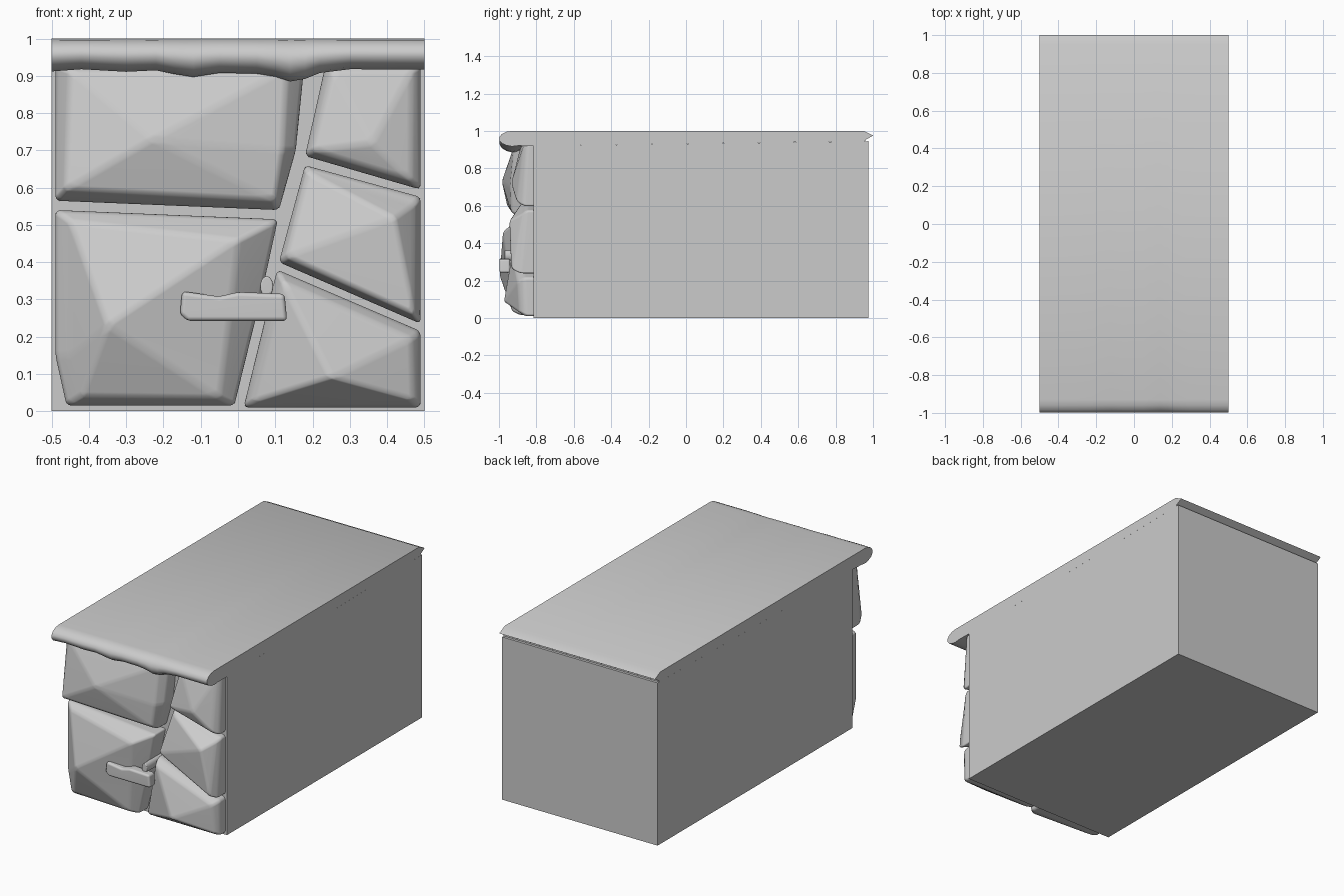
import bpy, bmesh, math

cube = bpy.data.objects.get("Cube")
if cube:
    bpy.data.objects.remove(cube, do_unlink=True)

# Single stone material
GREY = (0.6, 0.6, 0.6, 1)
mat = bpy.data.materials.new("stone_grey")
mat.use_nodes = True
mat.diffuse_color = GREY
mat.node_tree.nodes["Principled BSDF"].inputs["Base Color"].default_value = GREY

WALL, BACK, HALF = -0.815, 0.975, 0.5


def make(name, bm, bevel=0):
    """Turn a bmesh into an object, with optional rounded edges."""
    bmesh.ops.recalc_face_normals(bm, faces=bm.faces)
    mesh = bpy.data.meshes.new(name)
    bm.to_mesh(mesh)
    bm.free()
    mesh.materials.append(mat)
    ob = bpy.data.objects.new(name, mesh)
    bpy.context.collection.objects.link(ob)
    if bevel:
        for p in mesh.polygons:
            p.use_smooth = True
        mod = ob.modifiers.new("round", 'BEVEL')
        mod.width, mod.segments = bevel, 3
        mod.limit_method = 'ANGLE'
        mod.angle_limit = math.radians(4)
        wn = ob.modifiers.new("normals", 'WEIGHTED_NORMAL')
        wn.keep_sharp = True
    return ob


def loft(bm, rings):
    """Bridge closed rings of points and return their vertices."""
    rows = [[bm.verts.new(p) for p in ring] for ring in rings]
    n = len(rows[0])
    for a, b in zip(rows, rows[1:]):
        for i in range(n):
            j = (i + 1) % n
            bm.faces.new((a[i], a[j], b[j], b[i]))
    return rows


def stone(name, corners, peak):
    """Faceted stone: outline x, z and shoulder x, z, y per corner."""
    bm = bmesh.new()
    base = [(x, WALL + 0.01, z) for x, z, *_ in corners]
    side = [(x, WALL + 0.6 * (sy - WALL), z) for x, z, sx, sz, sy in corners]
    shoulder = [(sx, sy, sz) for x, z, sx, sz, sy in corners]
    rows = loft(bm, [base, side, shoulder])
    bm.faces.new(rows[0])
    top = bm.verts.new(peak)
    ring = rows[-1]
    for i, v in enumerate(ring):
        bm.faces.new((v, ring[(i + 1) % len(ring)], top))
    return make(name, bm, 0.013)


def prism(name, outline, y0, y1, bevel):
    bm = bmesh.new()
    rows = loft(bm, [[(x, y, z) for x, z in outline] for y in (y0, y1)])
    for r in rows:
        bm.faces.new(r)
    return make(name, bm, bevel)


# Main block, its top meeting the underside of the slab
bm = bmesh.new()
side = [(WALL, 0), (BACK, 0), (BACK, 0.945), (WALL, 0.92)]
for r in loft(bm, [[(x, y, z) for y, z in side] for x in (-HALF, HALF)]):
    bm.faces.new(r)
make("main_block", bm)

# Top slab with a rolled, dripping front edge and a thin back lip
profile = [(0.95, 1), (-0.93, 1), (-0.96, 0.995), (-0.985, 0.98), (-0.998, 0.96),
           (-0.998, 0.94), (-0.985, 0.92), (-0.96, 0.907), (-0.93, 0.9),
           (-0.9, 0.905), (WALL, 0.92), (0.96, 0.945), (0.96, 0.952), (1, 0.975)]
drips = [(-0.5, 0.912), (-0.42, 0.918), (-0.3, 0.911), (-0.22, 0.915),
         (-0.17, 0.905), (-0.12, 0.897), (-0.05, 0.908), (0.05, 0.906),
         (0.1, 0.898), (0.14, 0.885), (0.18, 0.892), (0.22, 0.908),
         (0.3, 0.918), (0.5, 0.917)]


def section(x, low):
    ring = []
    for y, z in profile:
        if y < WALL:
            z = 1 - (1 - z) * (1 - low) / 0.1
        ring.append((x, y, z))
    return ring


bm = bmesh.new()
rows = loft(bm, [section(x, low) for x, low in drips])
bm.faces.new(rows[0])
bm.faces.new(rows[-1])
slab = make("top_slab", bm)
bpy.ops.object.select_all(action='DESELECT')
slab.select_set(True)
bpy.context.view_layer.objects.active = slab
bpy.ops.object.shade_smooth_by_angle(angle=math.radians(40))

# Facing stones
stone("upper_left_stone", [
    (-0.49, 0.565, -0.465, 0.595, -0.955),
    (0.11, 0.54, 0.10, 0.565, -0.935),
    (0.155, 0.70, 0.12, 0.70, -0.94),
    (0.178, 0.93, 0.13, 0.92, -0.92),
    (-0.49, 0.93, -0.45, 0.915, -0.91)], (-0.23, -0.985, 0.73))
stone("lower_left_stone", [
    (-0.46, 0.015, -0.42, 0.04, -0.91),
    (-0.01, 0.015, -0.05, 0.035, -0.93),
    (0.06, 0.30, -0.02, 0.28, -0.955),
    (0.107, 0.515, 0.0, 0.46, -0.98),
    (-0.49, 0.54, -0.45, 0.51, -0.90),
    (-0.49, 0.15, -0.45, 0.15, -0.90)], (-0.35, -0.998, 0.23))
stone("upper_right_stone", [
    (0.18, 0.685, 0.20, 0.70, -0.915),
    (0.49, 0.595, 0.465, 0.62, -0.905),
    (0.49, 0.93, 0.465, 0.915, -0.87),
    (0.235, 0.93, 0.255, 0.915, -0.885)], (0.36, -0.935, 0.72))
stone("middle_right_stone", [
    (0.11, 0.40, 0.13, 0.415, -0.91),
    (0.49, 0.235, 0.472, 0.26, -0.935),
    (0.49, 0.575, 0.47, 0.555, -0.88),
    (0.18, 0.66, 0.19, 0.64, -0.865)], (0.42, -0.945, 0.52))
stone("lower_right_stone", [
    (0.015, 0.01, 0.04, 0.025, -0.88),
    (0.49, 0.01, 0.47, 0.03, -0.89),
    (0.49, 0.215, 0.465, 0.195, -0.90),
    (0.105, 0.38, 0.12, 0.35, -0.93)], (0.25, -0.975, 0.09))

# Handle plank and the peg behind it
prism("handle", [(-0.135, 0.242), (0.132, 0.242), (0.125, 0.315), (0.0, 0.32),
                 (-0.05, 0.308), (-0.15, 0.322), (-0.156, 0.26)],
      -0.94, -0.998, 0.012)
peg = [(0.077 + 0.018 * math.cos(a), 0.335 + 0.028 * math.sin(a))
       for a in (i * math.tau / 12 for i in range(12))]
prism("handle_peg", peg, WALL, -0.97, 0.006)
